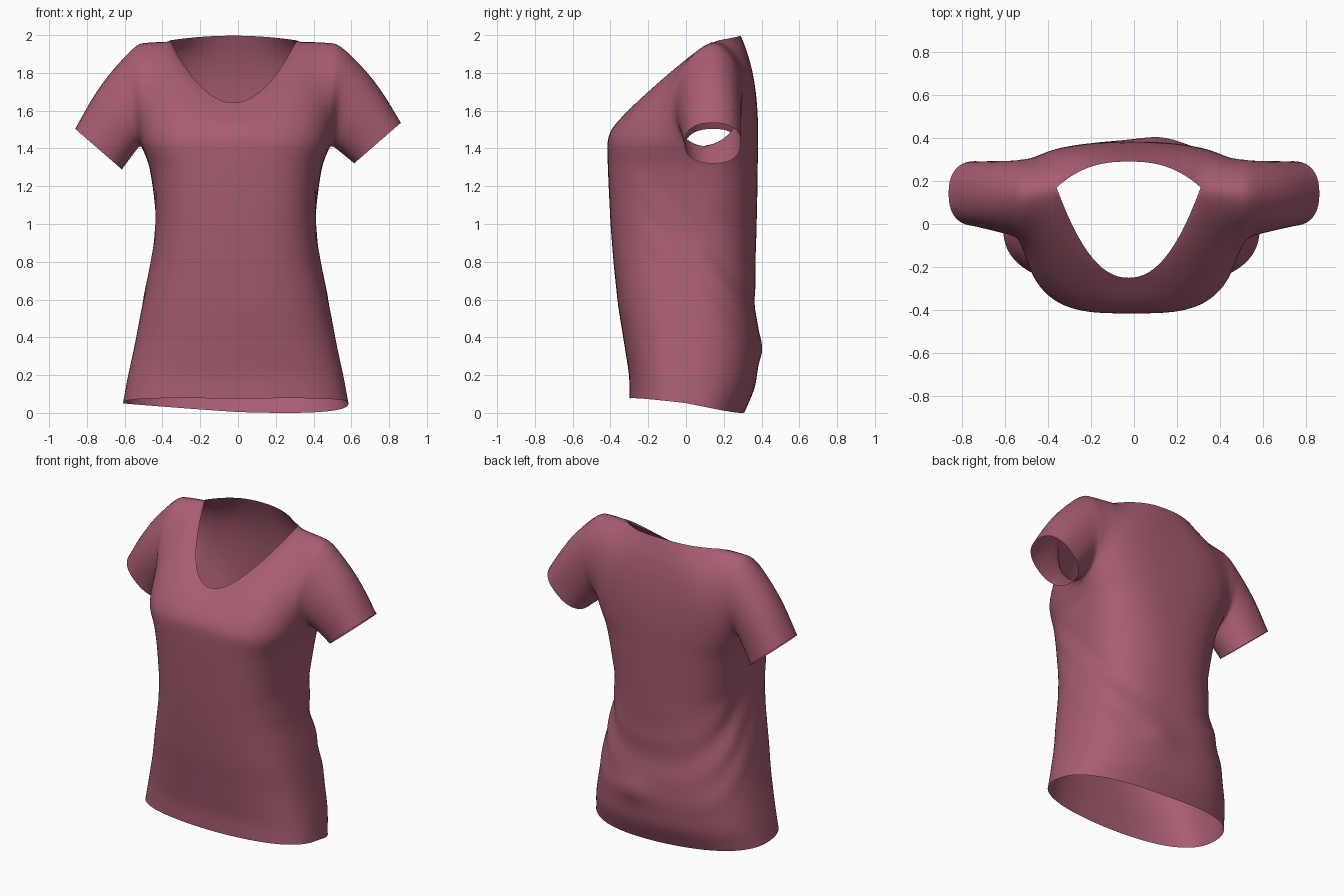
import bpy, bmesh, math
from mathutils import Vector as V

if "Cube" in bpy.data.objects:
    bpy.data.objects.remove(bpy.data.objects["Cube"])

HALF = 28      # half the columns of a panel
LOW = 44       # rows hem -> armpit
UP = 20        # rows armpit -> shoulder
SLEEVE = 10    # sleeve rings

# height, half width, front depth, back depth
PROFILE = [(0.0, .597, -.30, .31), (.14, .575, -.30, .37), (.35, .533, -.33, .39),
           (.55, .498, -.36, .375), (.8, .45, -.385, .375), (1.0, .432, -.40, .378),
           (1.2, .445, -.41, .38), (1.32, .46, -.415, .38), (1.42, .50, -.417, .383)]


def section(z):
    for p, q in zip(PROFILE, PROFILE[1:]):
        if z <= q[0]:
            f = (z - p[0]) / (q[0] - p[0])
            return [a + (b - a) * f for a, b in zip(p[1:], q[1:])]
    return PROFILE[-1][1:]


def torso_point(u, v, back):
    """Point on the body below the armpit; u is -1..1 across one panel."""
    z = 1.42 * v
    a, yf, yb = section(z)
    rise = min(1, max(0, (z - .4) / .6))
    ang = u * math.pi / 2
    chest = min(1, max(0, (z - .95) / .45))
    e = 2 / (2.6 - .3 * rise + .4 * chest if back else 2.6 + .4 * rise + .3 * chest)
    x = math.copysign(a * abs(math.sin(ang)) ** e, u)
    yc = .10 * v * v
    y = yc + ((yb if back else yf) - yc) * max(math.cos(ang), 0) ** e
    if abs(u) == 1:
        y = yc
    # slanted drape folds running from the bust round to the lower back
    d = z - (1.35 - 1.2 * (y + .35))
    w = min(1, max(0, (y + .34) / .2)) * math.sin(math.pi * min(1, max(0, (z - .1) / 1.25)))
    step = math.exp(-max(d, 0) / .6) / (1 + math.exp(-d / .025))
    k = 1 + w * (.03 * math.cos(d * 28) * math.exp(-(d / .26) ** 2) - .06 * step)
    x, y = x * k - .012, y * (1 + (k - 1) * .5)
    if back:
        y += .03 * math.exp(-((x - .12) / .12) ** 2 - ((z - .35) / .06) ** 2)
    # sloping hem
    hem = .043 - .115 * y + .02 * abs(x) - .15 * x * max(y, 0)
    return V((x, y, z + hem * (1 - v) ** 3))


def top_point(u, back):
    """Neckline in the middle, shoulder seam at both ends."""
    w, s = abs(u), math.copysign(1, u)
    if w <= .5:
        t = w / .5
        x = s * .335 * t - .025
        if back:
            return V((x, .29 - .12 * t ** 2.5, 2.0 - .025 * t * t))
        return V((x, -.25 + .42 * t ** 2.2, 1.645 + .33 * t ** 2.0))
    t = (w - .5) / .5
    x0 = s * .335 - .025
    return V((x0 + (s * .53 - x0) * t, .17 - .03 * t, 1.975 - .008 * t * t))


def upper_point(u, t, back):
    """Cubic curve from the armpit level to the neckline or shoulder."""
    p0, p3 = torso_point(u, 1, back), top_point(u, back)
    w, s = abs(u), math.copysign(1, u)
    side = w ** 5
    nk = min(1, w / .5) ** 2
    if back:
        c1, c2 = V((0, .03 * nk, .22)), V((0, .08 + .10 * nk, -.18 + .10 * nk))
        e1, e2 = V((s * .03, .26, .03)), V((s * .02, .21, -.07))
        side = w ** 4
    else:
        c1, c2 = V((0, 0, .11 + .06 * nk)), V((0, -.06 - .09 * nk, -.06 + .03 * nk))
        e1, e2 = V((s * .03, -.26, .03)), V((s * .02, -.22, -.07))
    p1, p2 = p0 + c1.lerp(e1, side), p3 + c2.lerp(e2, side)
    r = 1 - t
    return p0 * r**3 + p1 * 3 * r * r * t + p2 * 3 * r * t * t + p3 * t**3


def add_grid(bm, rows):
    vs = [[bm.verts.new(p) for p in row] for row in rows]
    for a, b in zip(vs, vs[1:]):
        for i in range(len(a) - 1):
            bm.faces.new((a[i], a[i + 1], b[i + 1], b[i]))


bm = bmesh.new()

# front and back panels
us = [i / HALF for i in range(-HALF, HALF + 1)]
for back in (False, True):
    rows = [[torso_point(u, j / LOW, back) for u in us] for j in range(LOW + 1)]
    rows += [[upper_point(u, j / UP, back) for u in us] for j in range(1, UP + 1)]
    add_grid(bm, rows)

# sleeves, from the armhole edge to a rounded, slightly square cuff
for s in (-1, 1):
    axis = V((s * .76, 0, .66))
    cuff = V((s * .738, .142, 1.415 + .016 * s))
    for back in (False, True):
        rows = []
        for j in range(SLEEVE + 1):
            t = j / SLEEVE
            row = []
            for k in range(UP + 1):
                phi = math.pi * k / UP
                c = math.cos(phi)
                a = upper_point(s, k / UP, back)
                b = cuff - axis * .163 * math.copysign(abs(c) ** .85, c)
                b.y += (.15 if back else -.15) * max(math.sin(phi), 0) ** .85
                if k in (0, UP):
                    b.y = cuff.y
                crown = .5 - .5 * c
                row.append(a.lerp(b, t) + axis * .028 * math.sin(math.pi * t) * crown)
            rows.append(row)
        add_grid(bm, rows)

# sew the seams and relax the cloth
bmesh.ops.remove_doubles(bm, verts=bm.verts, dist=.0008)
inner = [v for v in bm.verts if not v.is_boundary]
for _ in range(4):
    bmesh.ops.smooth_vert(bm, verts=inner, factor=.5, use_axis_x=True,
                          use_axis_y=True, use_axis_z=True)
bmesh.ops.recalc_face_normals(bm, faces=bm.faces)
low = min(v.co.z for v in bm.verts)
bmesh.ops.translate(bm, verts=bm.verts, vec=(0, 0, -low))
# outward-facing check on the front chest
front = min(bm.faces, key=lambda f: f.calc_center_median().y)
if front.normal.y > 0:
    bmesh.ops.reverse_faces(bm, faces=bm.faces)

mesh = bpy.data.meshes.new("shirt")
bm.to_mesh(mesh)
bm.free()
shirt = bpy.data.objects.new("shirt", mesh)
bpy.context.collection.objects.link(shirt)
for p in mesh.polygons:
    p.use_smooth = True

cloth = bpy.data.materials.new("dusty rose cloth")
cloth.diffuse_color = (.39, .11, .165, 1)
cloth.use_nodes = True
cloth.node_tree.nodes["Principled BSDF"].inputs["Base Color"].default_value = cloth.diffuse_color
mesh.materials.append(cloth)
